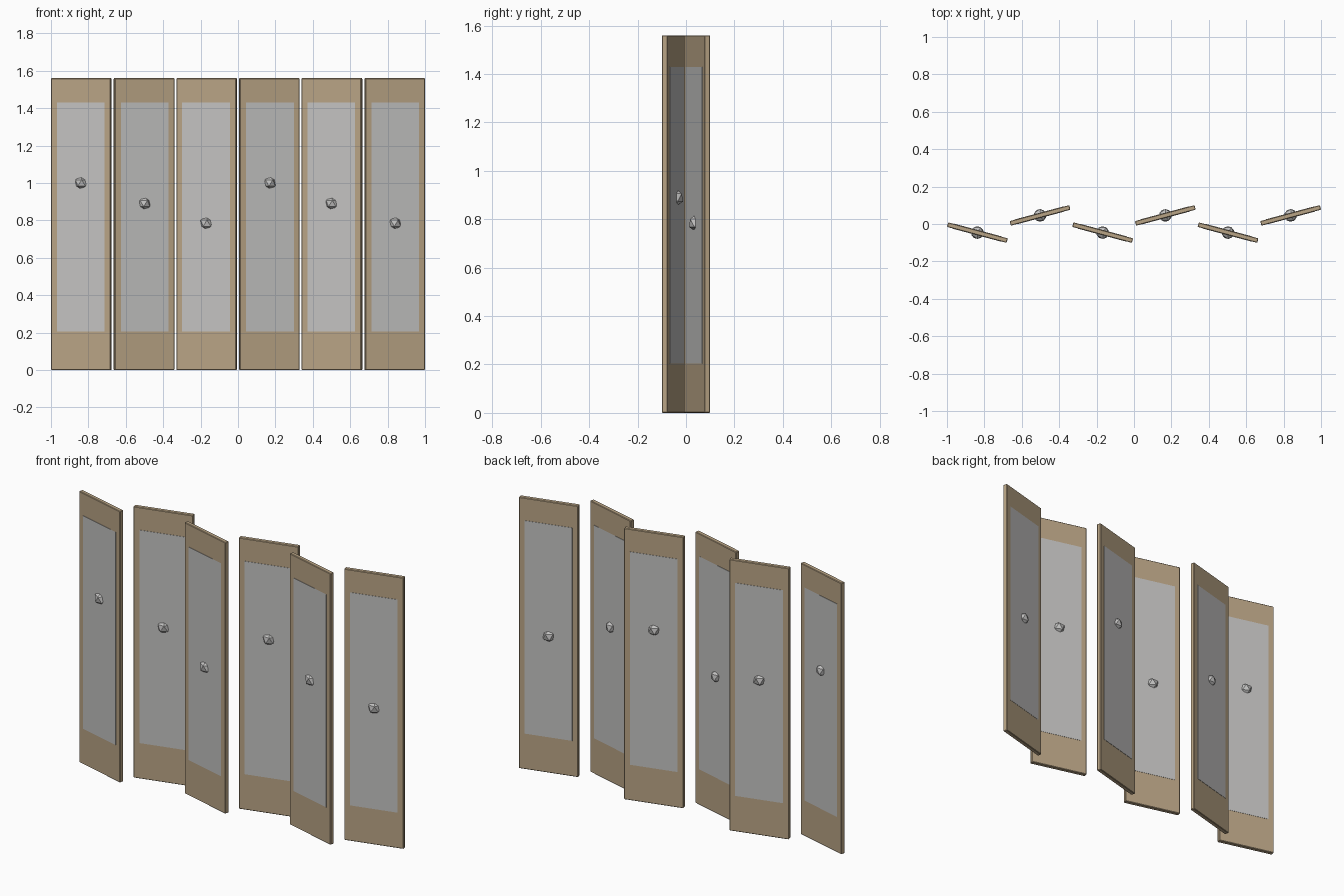
import bpy
import math
from mathutils import Matrix, Vector

cube = bpy.data.objects.get("Cube")
if cube:
    bpy.data.objects.remove(cube, do_unlink=True)

PANEL_W, PANEL_T, PANEL_H = 0.33, 0.025, 1.56
INLAY_W, INLAY_BOTTOM, INLAY_TOP = 0.264, 0.205, 1.43
INLAY_T = 0.003
SPACING, OFFSET_Y = 0.335, 0.046
TILT = math.radians(15)
KNOB_HEIGHTS = (1.0, 0.89, 0.785)


def make_material(name, colour):
    mat = bpy.data.materials.new(name)
    mat.use_nodes = True
    mat.diffuse_color = colour
    mat.node_tree.nodes["Principled BSDF"].inputs["Base Color"].default_value = colour
    return mat


wood = make_material("tan wood", (0.48, 0.367, 0.232, 1))
grey = make_material("light grey", (0.54, 0.535, 0.53, 1))


def finish(name, mat, place):
    obj = bpy.context.object
    obj.name = name
    obj.data.materials.append(mat)
    obj.matrix_world = place
    return obj


def box(name, size, centre, mat, frame):
    bpy.ops.mesh.primitive_cube_add(size=1)
    bpy.context.object.data.transform(Matrix.Diagonal((*size, 1)))
    return finish(name, mat, frame @ Matrix.Translation(centre))


# Six boards, turned alternately to form a zigzag screen
for i in range(6):
    turn = -1 if i % 2 == 0 else 1
    spot = Vector(((i - 2.5) * SPACING, turn * OFFSET_Y, 0))
    frame = Matrix.Translation(spot) @ Matrix.Rotation(turn * TILT, 4, "Z")
    n = i + 1

    # Wooden board with slightly eased edges
    board = box(f"board_{n}", (PANEL_W, PANEL_T, PANEL_H),
                (0, 0, PANEL_H / 2), wood, frame)
    bevel = board.modifiers.new("eased_edges", "BEVEL")
    bevel.width = 0.003
    bevel.segments = 1

    # Thin inlay plate on each face
    for side, label in ((-1, "front"), (1, "back")):
        box(f"{label}_inlay_{n}", (INLAY_W, INLAY_T, INLAY_TOP - INLAY_BOTTOM),
            (0, side * PANEL_T / 2, (INLAY_TOP + INLAY_BOTTOM) / 2), grey, frame)

    # Faceted knob passing through the board
    bpy.ops.mesh.primitive_ico_sphere_add(subdivisions=1, radius=0.038)
    finish(f"knob_{n}", grey,
           frame @ Matrix.Translation((0, 0, KNOB_HEIGHTS[i % 3])))
